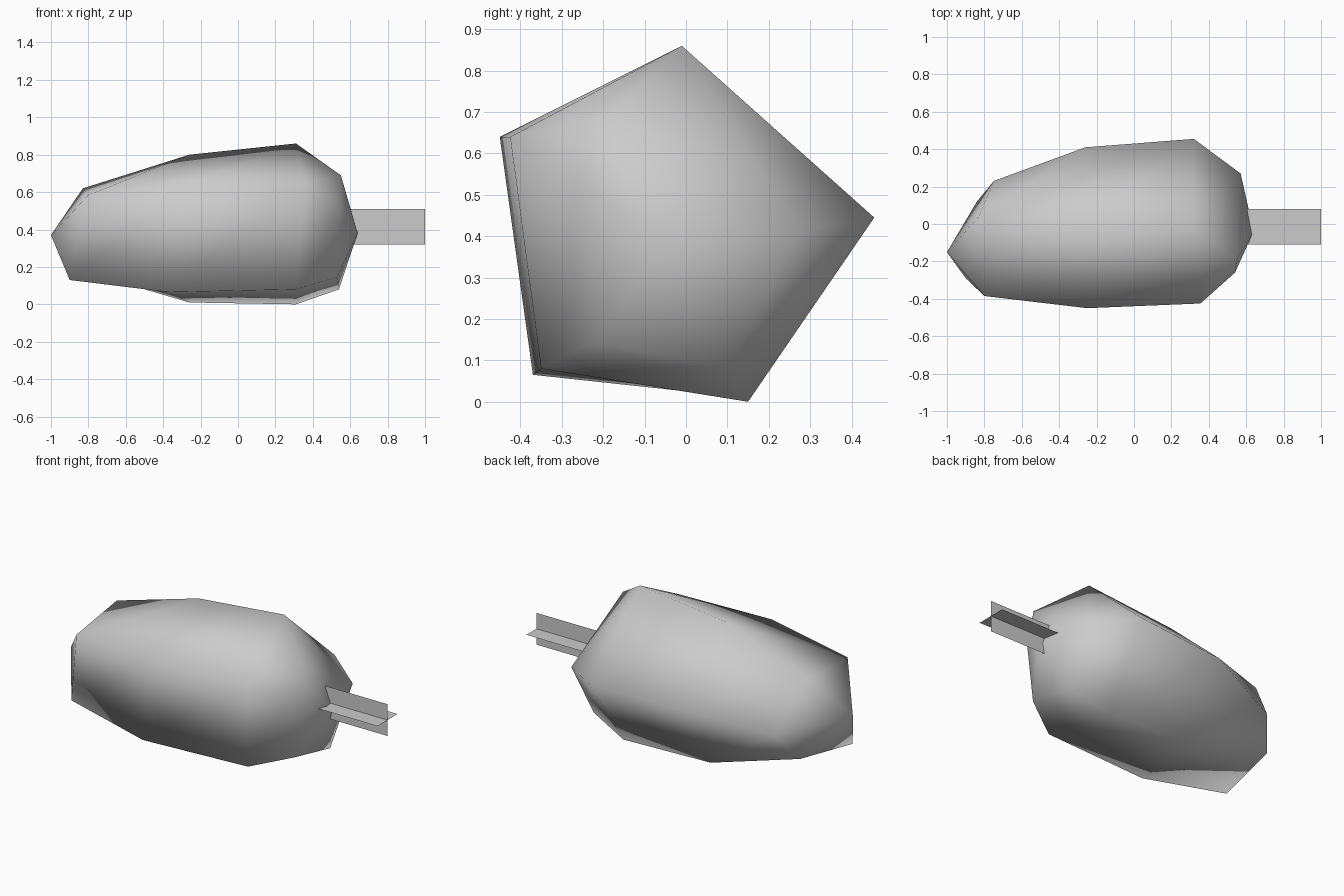
import bpy
import bmesh
from mathutils import Vector

if "Cube" in bpy.data.objects:
    bpy.data.objects.remove(bpy.data.objects["Cube"], do_unlink=True)


def make_material(name, value):
    material = bpy.data.materials.new(name)
    material.use_nodes = True
    color = (value, value, value, 1)
    material.diffuse_color = color
    shader = next(n for n in material.node_tree.nodes if n.type == "BSDF_PRINCIPLED")
    shader.inputs["Base Color"].default_value = color
    return material


def finish_object(name, bm, material, smooth):
    mesh = bpy.data.meshes.new(name)
    for face in bm.faces:
        face.smooth = smooth
    bm.to_mesh(mesh)
    bm.free()
    mesh.materials.append(material)
    obj = bpy.data.objects.new(name, mesh)
    bpy.context.scene.collection.objects.link(obj)
    return obj


plain_gray = make_material("plain gray", 0.6)

# Fruit body: five-sided rings bridged along x, closed by a point at each end.
# Corner order: top, back, bottom, lower front, upper front.
blossom_ring = [(-.83, .04, .62), (-.75, .23, .34), (-.84, .12, .18),
                (-.9, -.29, .13), (-.8, -.385, .585)]
middle_ring = [(-.26, 0, .8), (-.26, .41, .43), (-.26, .14, .01),
               (-.37, -.37, .065), (-.25, -.45, .64)]
shoulder_ring = [(.31, -.01, .86), (.32, .455, .445), (.31, .15, 0),
                 (.31, -.35, .08), (.355, -.425, .64)]
stem_ring = [(.55, -.19, .69), (.57, .27, .41), (.54, .1, .08),
             (.53, -.22, .145), (.54, -.26, .53)]

bm = bmesh.new()
rings = [[bm.verts.new(p) for p in ring]
         for ring in (blossom_ring, middle_ring, shoulder_ring, stem_ring)]
blossom_tip = bm.verts.new((-1, -.15, .37))
stem_tip = bm.verts.new((.64, -.04, .38))
sides = len(blossom_ring)
for i in range(sides):
    j = (i + 1) % sides
    for near, far in zip(rings, rings[1:]):
        bm.faces.new((near[i], near[j], far[j], far[i]))
    bm.faces.new((blossom_tip, rings[0][j], rings[0][i]))
    bm.faces.new((stem_tip, rings[-1][i], rings[-1][j]))
bmesh.ops.recalc_face_normals(bm, faces=bm.faces)
finish_object("fruit_body", bm, plain_gray, True)

# Stem: two flat cards crossing along the fruit's axis
stem_start, stem_end = Vector((.57, -.015, .415)), Vector((1, -.015, .415))
half_width = .095
for name, direction in (("stem_card_upright", Vector((0, 0, 1))),
                        ("stem_card_level", Vector((0, 1, 0)))):
    bm = bmesh.new()
    offset = direction * half_width
    corners = (stem_start - offset, stem_end - offset,
               stem_end + offset, stem_start + offset)
    bm.faces.new([bm.verts.new(c) for c in corners])
    finish_object(name, bm, plain_gray, False)
